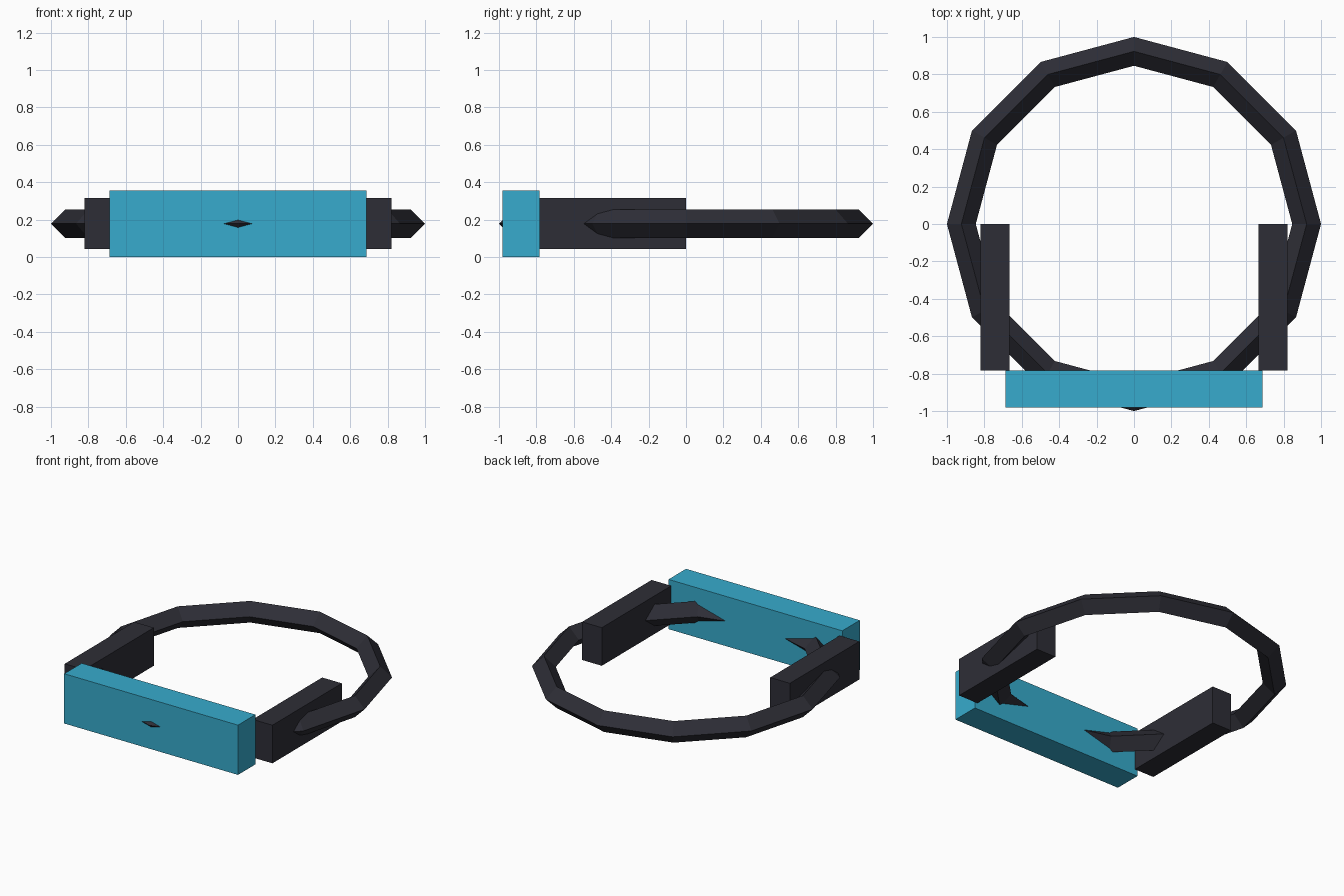
import bpy

if "Cube" in bpy.data.objects:
    bpy.data.objects.remove(bpy.data.objects["Cube"])

MID_Z = 0.178


def material(name, rgb):
    m = bpy.data.materials.new(name)
    m.diffuse_color = (*rgb, 1.0)
    m.use_nodes = True
    m.node_tree.nodes["Principled BSDF"].inputs["Base Color"].default_value = m.diffuse_color
    return m


def box(name, x, y, z, mat):
    """Box spanning the given (min, max) ranges."""
    bpy.ops.mesh.primitive_cube_add(size=1)
    ob = bpy.context.object
    ob.name = name
    for v in ob.data.vertices:
        v.co = [r[0] if c < 0 else r[1] for c, r in zip(v.co, (x, y, z))]
    ob.data.materials.append(mat)
    return ob


dark = material("dark grey", (0.027, 0.027, 0.037))
cyan = material("cyan", (0.038, 0.41, 0.61))

# Head band: twelve-sided ring with a diamond cross-section
bpy.ops.mesh.primitive_torus_add(major_segments=12, minor_segments=4,
                                 major_radius=0.923, minor_radius=0.077,
                                 location=(0, 0, MID_Z))
band = bpy.context.object
band.name = "head_band"
band.data.materials.append(dark)
bpy.ops.object.shade_flat()

# Front visor plate
box("visor", (-0.686, 0.686), (-0.98, -0.783), (0, 0.355), cyan)

# Side blocks
box("side_block_right", (0.665, 0.82), (-0.783, 0), (0.043, 0.315), dark)
box("side_block_left", (-0.82, -0.665), (-0.783, 0), (0.043, 0.315), dark)
